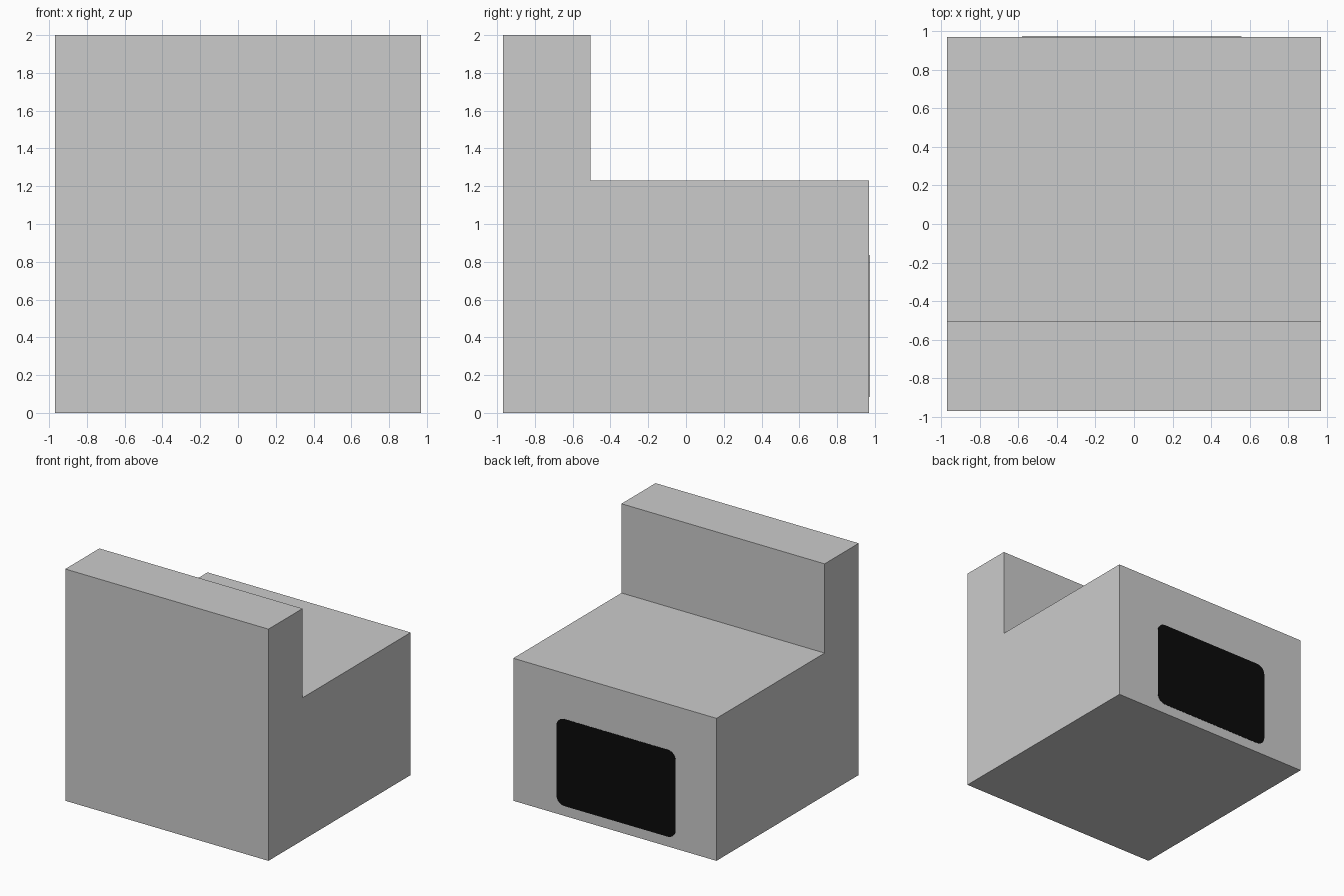
import bpy, bmesh, math

if "Cube" in bpy.data.objects:
    bpy.data.objects.remove(bpy.data.objects["Cube"])


def material(name, rgb):
    m = bpy.data.materials.new(name)
    m.diffuse_color = (*rgb, 1.0)
    m.use_nodes = True
    m.node_tree.nodes["Principled BSDF"].inputs["Base Color"].default_value = m.diffuse_color
    return m


def extruded(name, outline, vector, mat):
    """Solid made by pushing a closed 3D outline along a vector."""
    bm = bmesh.new()
    face = bm.faces.new([bm.verts.new(p) for p in outline])
    res = bmesh.ops.extrude_face_region(bm, geom=[face], use_keep_orig=True)
    moved = [g for g in res["geom"] if isinstance(g, bmesh.types.BMVert)]
    bmesh.ops.translate(bm, verts=moved, vec=vector)
    bmesh.ops.recalc_face_normals(bm, faces=bm.faces)
    mesh = bpy.data.meshes.new(name)
    bm.to_mesh(mesh)
    bm.free()
    mesh.materials.append(mat)
    obj = bpy.data.objects.new(name, mesh)
    bpy.context.collection.objects.link(obj)
    return obj


def rounded_rect(x0, x1, z0, z1, r, steps=6):
    pts = []
    corners = [(x1 - r, z1 - r), (x0 + r, z1 - r), (x0 + r, z0 + r), (x1 - r, z0 + r)]
    for i, (cx, cz) in enumerate(corners):
        for k in range(steps + 1):
            a = math.pi / 2 * (i + k / steps)
            pts.append((cx + r * math.cos(a), cz + r * math.sin(a)))
    return pts


grey = material("light grey", (0.6, 0.6, 0.6))
black = material("black", (0.003, 0.003, 0.003))

H = 0.97        # half width and depth
STEP_Y = -0.505
STEP_Z = 1.23

# Stepped body: L-shaped side profile pushed across the width
profile = [(-H, 0), (H, 0), (H, STEP_Z), (STEP_Y, STEP_Z), (STEP_Y, 2), (-H, 2)]
extruded("stepped_body", [(-H, y, z) for y, z in profile], (2 * H, 0, 0), grey)

# Black rounded panel painted on the back face
panel = rounded_rect(-0.58, 0.557, 0.085, 0.835, 0.075)
extruded("back_panel", [(x, H - 0.002, z) for x, z in panel], (0, 0.004, 0), black)
